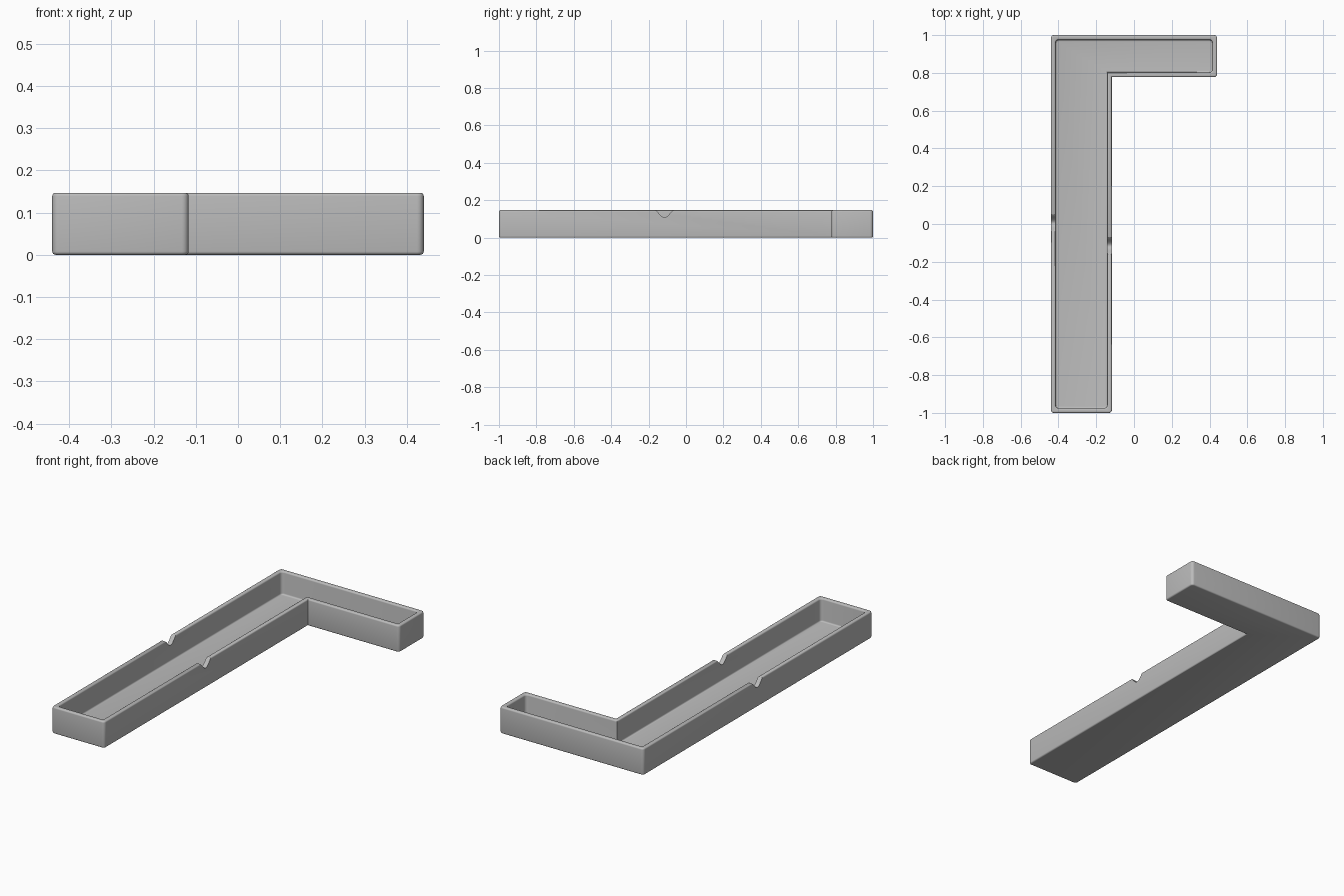
import bpy, bmesh, math

old = bpy.data.objects.get("Cube")
if old:
    bpy.data.objects.remove(old, do_unlink=True)

TOP, FLOOR, WALL = 0.147, 0.02, 0.025
LEFT, INNER, RIGHT = -0.44, -0.117, 0.44
FRONT, STEP, BACK = -1.0, 0.778, 1.0

grey = bpy.data.materials.new("plain grey")
grey.use_nodes = True
colour = (0.5, 0.5, 0.5, 1)
grey.diffuse_color = colour
grey.node_tree.nodes["Principled BSDF"].inputs["Base Color"].default_value = colour


def outline(w):
    """L-shaped outline moved inwards by w."""
    l, i, r = LEFT + w, INNER - w, RIGHT - w
    f, s, b = FRONT + w, STEP + w, BACK - w
    return [(l, f), (i, f), (i, s), (r, s), (r, b), (l, b)]


def make_object(name, bm):
    bmesh.ops.recalc_face_normals(bm, faces=bm.faces)
    mesh = bpy.data.meshes.new(name)
    bm.to_mesh(mesh)
    bm.free()
    mesh.materials.append(grey)
    obj = bpy.data.objects.new(name, mesh)
    bpy.context.collection.objects.link(obj)
    return obj


# Tray: outer wall, rim, inner wall and floor in one closed shell
bm = bmesh.new()
levels = [(0, 0), (0, TOP), (WALL, TOP), (WALL, FLOOR)]
loops = [[bm.verts.new((x, y, z)) for x, y in outline(w)] for w, z in levels]
bm.faces.new(loops[0])
bm.faces.new(loops[-1])
for low, high in zip(loops, loops[1:]):
    for k in range(6):
        n = (k + 1) % 6
        bm.faces.new((low[k], low[n], high[n], high[k]))
bmesh.ops.recalc_face_normals(bm, faces=bm.faces)

# Round the upright corners, leaving the inside bend of the L crisp
corners = []
for e in bm.edges:
    a, b = (v.co for v in e.verts)
    bend = abs(a.x - INNER) < 0.03 and abs(a.y - STEP) < 0.03
    if abs(a.z - b.z) > 0.05 and not bend:
        corners.append(e)
bmesh.ops.bevel(bm, geom=corners, offset=0.016, segments=5, profile=0.5, affect='EDGES')

# Soften the rim, the base and the edge of the floor
edges = []
for e in bm.edges:
    a, b = (v.co for v in e.verts)
    if abs(a.z - b.z) < 1e-5 and len(e.link_faces) == 2:
        n1, n2 = (f.normal for f in e.link_faces)
        if abs(abs(n1.z) - abs(n2.z)) > 0.9:
            edges.append(e)
bmesh.ops.bevel(bm, geom=edges, offset=0.008, segments=4, profile=0.5, affect='EDGES')
tray = make_object("tray", bm)


# Flared round notches in the two long walls
def cut_notch(x, y, width=0.1, depth=0.04, steps=20):
    bm = bmesh.new()
    points = [(-width / 2, TOP + 0.03)]
    for k in range(steps + 1):
        t = 2 * k / steps - 1
        drop = depth * max(0, (1 + math.cos(math.pi * t)) / 2) ** 0.75
        points.append((t * width / 2, TOP + 0.001 - drop))
    points.append((width / 2, TOP + 0.03))
    side = bm.faces.new([bm.verts.new((x - 0.03, y + p, z)) for p, z in points])
    moved = bmesh.ops.extrude_face_region(bm, geom=[side])["geom"]
    verts = [v for v in moved if isinstance(v, bmesh.types.BMVert)]
    bmesh.ops.translate(bm, verts=verts, vec=(0.06, 0, 0))
    cutter = make_object("notch_cutter", bm)
    cutter.hide_render = True
    mod = tray.modifiers.new("notch", 'BOOLEAN')
    mod.operation, mod.solver, mod.object = 'DIFFERENCE', 'EXACT', cutter
    bpy.context.view_layer.objects.active = tray
    bpy.ops.object.modifier_apply(modifier=mod.name)
    bpy.data.objects.remove(cutter, do_unlink=True)


cut_notch(LEFT + WALL / 2, 0.005)
cut_notch(INNER - WALL / 2, -0.115)

# Smooth shading with sharp edges kept
bpy.ops.object.select_all(action='DESELECT')
tray.select_set(True)
bpy.context.view_layer.objects.active = tray
bpy.ops.object.shade_smooth_by_angle(angle=math.radians(35))
